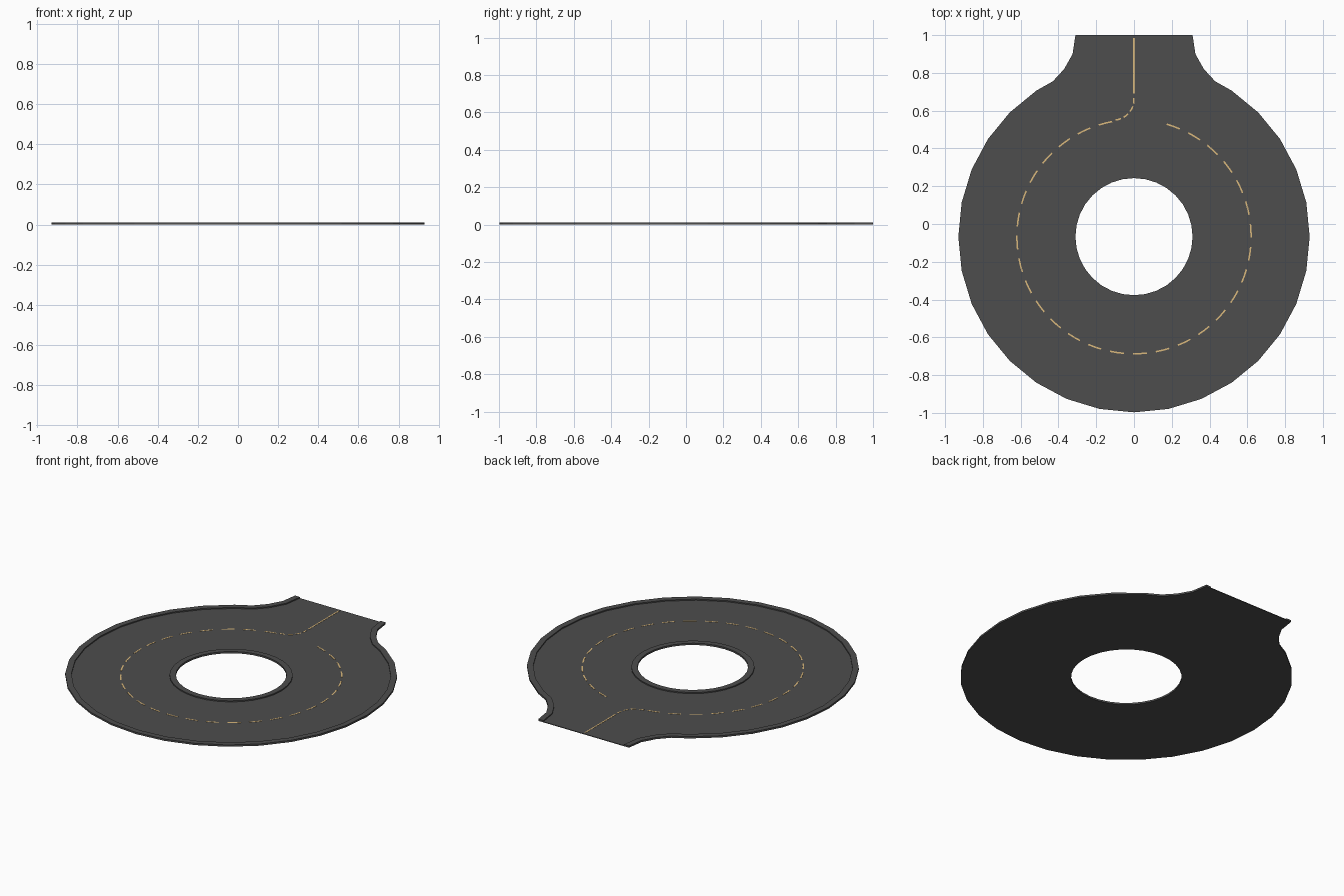
import bpy, bmesh, math
from mathutils import Vector

if "Cube" in bpy.data.objects:
    bpy.data.objects.remove(bpy.data.objects["Cube"])

CY = -0.067            # centre of the turning circle
R_OUT, R_IN = 0.93, 0.31
KERB_W, ROAD_Z, KERB_Z = 0.035, 0.004, 0.011


def material(name, col):
    m = bpy.data.materials.new(name)
    m.diffuse_color = (*col, 1)
    m.use_nodes = True
    m.node_tree.nodes["Principled BSDF"].inputs["Base Color"].default_value = m.diffuse_color
    return m


asphalt = material("asphalt_grey", (0.075, 0.075, 0.075))
paint = material("line_yellow", (0.70, 0.48, 0.20))


def finish(bm, name, mat):
    bmesh.ops.recalc_face_normals(bm, faces=bm.faces)
    me = bpy.data.meshes.new(name)
    bm.to_mesh(me)
    bm.free()
    me.materials.append(mat)
    ob = bpy.data.objects.new(name, me)
    bpy.context.collection.objects.link(ob)
    return ob


def polar(r, deg):
    a = math.radians(deg)
    return Vector((r * math.cos(a), CY + r * math.sin(a)))


def offset(pts, d, closed=False):
    """Shift a polyline sideways by d, to the left of its direction."""
    out, n = [], len(pts)
    for i, p in enumerate(pts):
        a = pts[(i - 1) % n] if closed or i > 0 else p
        b = pts[(i + 1) % n] if closed or i < n - 1 else p
        t = (b - a).normalized()
        out.append(p + Vector((-t.y, t.x)) * d)
    return out


def strip(bm, left, right, z0, z1, closed=False):
    """Solid band between two matching polylines."""
    rings = [[bm.verts.new((p.x, p.y, z)) for p in line]
             for line, z in ((left, z0), (right, z0), (right, z1), (left, z1))]
    n = len(left)
    for i in range(n if closed else n - 1):
        j = (i + 1) % n
        for k in range(4):
            a, b = rings[k], rings[(k + 1) % 4]
            bm.faces.new((a[i], a[j], b[j], b[i]))
    if not closed:
        for i in (0, n - 1):
            bm.faces.new([r[i] for r in rings])


# outline: right flare of the neck, around the bottom, left flare
flare = [Vector(p) for p in ((0.43, 0.755), (0.37, 0.82), (0.325, 0.90), (0.31, 1.0))]
arc = [polar(R_OUT, 56.25 - 11.25 * i) for i in range(27)]
outline = flare[::-1] + arc
outline += [Vector((-p.x, p.y)) for p in flare]
hole = [polar(R_IN, 11.25 * i) for i in range(32)]

# road slab with a round hole
bm = bmesh.new()
for loop in (outline, hole):
    vs = [bm.verts.new((p.x, p.y, 0)) for p in loop]
    for i in range(len(vs)):
        bm.edges.new((vs[i - 1], vs[i]))
bmesh.ops.triangle_fill(bm, use_beauty=True, edges=bm.edges[:])
ext = bmesh.ops.extrude_face_region(bm, geom=bm.faces[:], use_keep_orig=True)
top = [v for v in ext["geom"] if isinstance(v, bmesh.types.BMVert)]
bmesh.ops.translate(bm, verts=top, vec=(0, 0, ROAD_Z))
finish(bm, "road_surface", asphalt)

# outer kerb, open at the road end
inner = offset(outline, -KERB_W)
inner[0].y = inner[-1].y = 1.0
bm = bmesh.new()
strip(bm, outline, inner, ROAD_Z, KERB_Z)
finish(bm, "outer_kerb", asphalt)

# kerb round the island
bm = bmesh.new()
strip(bm, hole, [polar(R_IN + KERB_W, 11.25 * i) for i in range(32)],
      ROAD_Z, KERB_Z, closed=True)
finish(bm, "island_kerb", asphalt)

# painted centre line: dashed ring, dashed bend and solid entry line
bm = bmesh.new()
W = 0.004


def dash(pts):
    strip(bm, offset(pts, W), offset(pts, -W), ROAD_Z, ROAD_Z + 0.0012)


for i in range(30):
    mid = 95.625 + 8.5 + 11.25 * i
    if mid < 438:
        dash([polar(0.62, mid + s) for s in (-3.4, 0, 3.4)])
for i in range(4):
    a0 = -84 + 24 * i
    dash([Vector((-0.11 + 0.11 * math.cos(math.radians(a0 + s)),
                  0.66 + 0.11 * math.sin(math.radians(a0 + s)))) for s in (0, 8, 16)])
dash([Vector((0, 0.69)), Vector((0, 0.985))])
finish(bm, "centre_line", paint)
